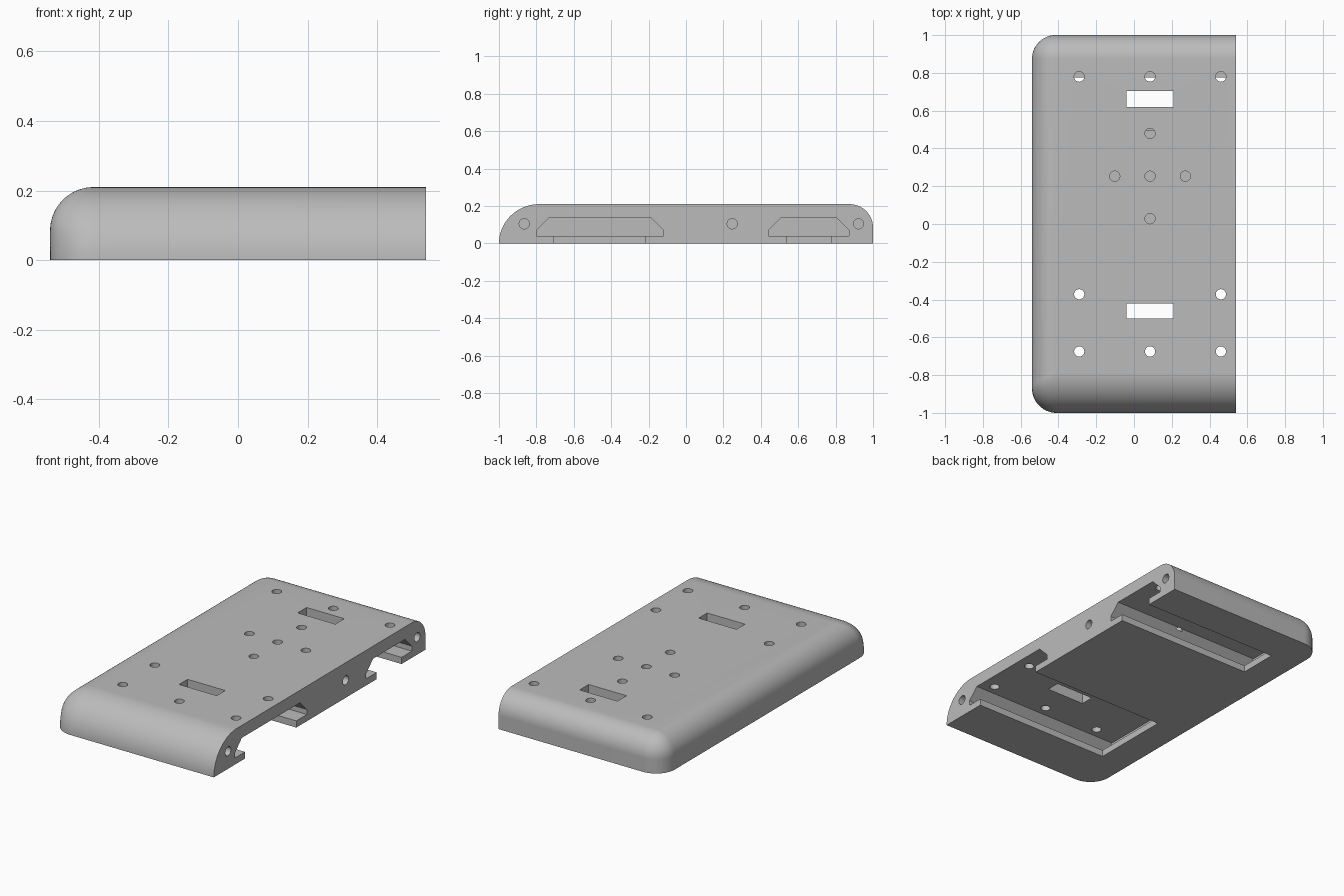
import bpy, bmesh, math

if "Cube" in bpy.data.objects:
    bpy.data.objects.remove(bpy.data.objects["Cube"])

XL, XR, H = -0.54, 0.54, 0.21      # left side, flat right side, height
R, RF, RC = 0.125, 0.215, 0.13     # top edge fillet, front nose length, plan corner

grey = bpy.data.materials.new("plain_grey")
grey.diffuse_color = (0.5, 0.5, 0.5, 1)
grey.use_nodes = True
grey.node_tree.nodes["Principled BSDF"].inputs["Base Color"].default_value = grey.diffuse_color


def make_object(name, bm):
    bmesh.ops.recalc_face_normals(bm, faces=bm.faces[:])
    me = bpy.data.meshes.new(name)
    bm.to_mesh(me)
    bm.free()
    ob = bpy.data.objects.new(name, me)
    bpy.context.collection.objects.link(ob)
    me.materials.append(grey)
    return ob


def outline(z):
    """Plan outline of the housing at height z (rounded left corners)."""
    d = R - math.sqrt(max(0, R * R - max(0, z - (H - R)) ** 2))   # left and back inset
    f = RF * (1 - math.sqrt(max(0, 1 - (z / H) ** 2)))            # front nose inset
    x, yb, yf = XL + d, 1 - d, -1 + f
    rb, rfx, rfy = R - d, RC * (1 - d / R), RC * (1 - f / RF)
    pts = [(XR, yf), (XR, yb)]
    n = 14
    for i in range(n + 1):
        a = math.pi / 2 * (1 + i / n)
        pts.append((x + rb + rb * math.cos(a), yb - rb + rb * math.sin(a)))
    for i in range(n + 1):
        a = math.pi * (1 + i / n / 2)
        pts.append((x + rfx + rfx * math.cos(a), yf + rfy + rfy * math.sin(a)))
    return [(px, py, z) for px, py in pts]


# Housing: stacked outlines
bm = bmesh.new()
levels = sorted([H * math.sin(math.pi / 2 * i / 24) for i in range(25)] + [H - R])
rings = [[bm.verts.new(p) for p in outline(z)] for z in levels]
for lo, hi in zip(rings, rings[1:]):
    for i in range(len(lo)):
        j = (i + 1) % len(lo)
        bm.faces.new((lo[i], lo[j], hi[j], hi[i]))
bm.faces.new(rings[0])
bm.faces.new(rings[-1])
bmesh.ops.remove_doubles(bm, verts=bm.verts[:], dist=1e-5)
housing = make_object("housing", bm)


def cut(bm):
    """Subtract a shape from the housing."""
    cutter = make_object("cutter", bm)
    cutter.hide_render = True
    mod = housing.modifiers.new("cut", 'BOOLEAN')
    mod.operation, mod.solver, mod.object = 'DIFFERENCE', 'EXACT', cutter
    bpy.context.view_layer.objects.active = housing
    bpy.ops.object.modifier_apply(modifier=mod.name)
    bpy.data.objects.remove(cutter)


def prism_x(profile, x0, x1):
    """Extrude a (y, z) profile along x."""
    bm = bmesh.new()
    face = bm.faces.new([bm.verts.new((x0, y, z)) for y, z in profile])
    ext = bmesh.ops.extrude_face_region(bm, geom=[face])
    verts = [v for v in ext["geom"] if isinstance(v, bmesh.types.BMVert)]
    bmesh.ops.translate(bm, verts=verts, vec=(x1 - x0, 0, 0))
    return bm


def box(x0, x1, y0, y1, z0, z1):
    return prism_x([(y0, z0), (y1, z0), (y1, z1), (y0, z1)], x0, x1)


def circle(cu, cv, r, n=32):
    return [(cu + r * math.cos(2 * math.pi * i / n),
             cv + r * math.sin(2 * math.pi * i / n)) for i in range(n)]


def drill_down(x, y, z0):
    """Vertical hole from the top down to z0."""
    bm = bmesh.new()
    face = bm.faces.new([bm.verts.new((px, py, z0)) for px, py in circle(x, y, 0.027)])
    ext = bmesh.ops.extrude_face_region(bm, geom=[face])
    verts = [v for v in ext["geom"] if isinstance(v, bmesh.types.BMVert)]
    bmesh.ops.translate(bm, verts=verts, vec=(0, 0, 0.3 - z0))
    cut(bm)


# Undercut slots: chamfered pocket plus narrower mouth through the base
for y0, y1, m0, m1 in ((-0.80, -0.12, -0.705, -0.22), (0.44, 0.872, 0.54, 0.775)):
    cut(prism_x([(y0, 0.04), (y1, 0.04), (y1, 0.07), (y1 - 0.065, 0.135),
                 (y0 + 0.065, 0.135), (y0, 0.07)], -0.455, 0.6))
    cut(box(-0.36, 0.6, m0, m1, -0.05, 0.06))

# Rectangular windows through the top
for y0, y1 in ((0.62, 0.705), (-0.50, -0.42)):
    cut(box(-0.04, 0.21, y0, y1, 0.1, 0.3))

# Screw holes opening into the slots
for x in (-0.29, 0.085, 0.46):
    drill_down(x, 0.78, 0.1)
    drill_down(x, -0.675, 0.1)
for x in (-0.29, 0.46):
    drill_down(x, -0.372, 0.1)

# Blind holes in a cross pattern
for x, y in ((0.085, 0.48), (-0.102, 0.253), (0.085, 0.253), (0.272, 0.253), (0.085, 0.028)):
    drill_down(x, y, 0.125)

# Dowel holes in the flat right side
for y in (-0.865, 0.247, 0.922):
    cut(prism_x(circle(y, 0.105, 0.027), 0.34, 0.6))

# Smooth the rounded edges, keep the cuts crisp
bpy.ops.object.select_all(action='DESELECT')
housing.select_set(True)
bpy.context.view_layer.objects.active = housing
bpy.ops.object.shade_smooth_by_angle(angle=math.radians(30))
